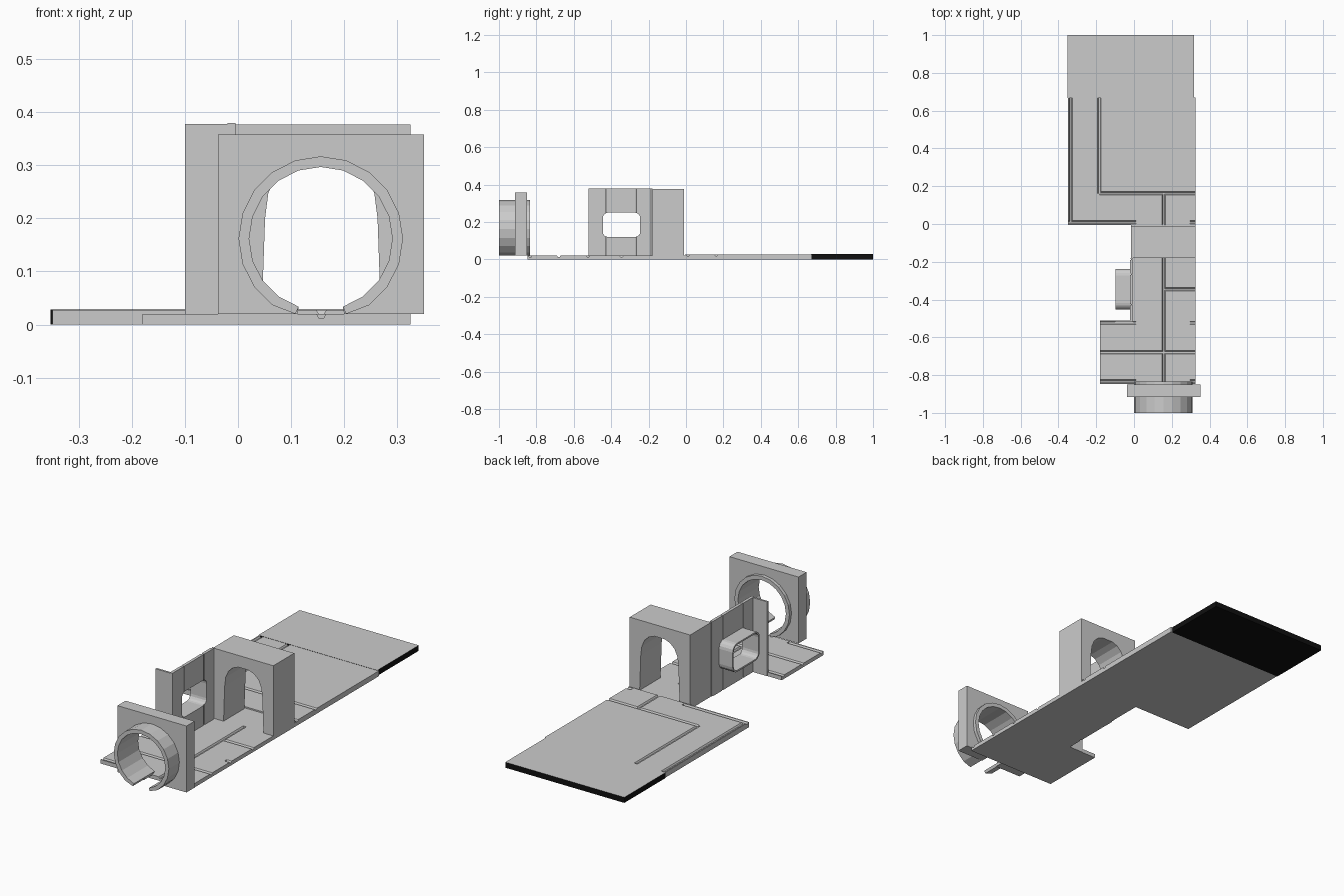
import bpy, bmesh, math
from mathutils import Vector

if "Cube" in bpy.data.objects:
    bpy.data.objects.remove(bpy.data.objects["Cube"])


def prism(name, pts, axis, a, b):
    """Extrude a 2D outline along an axis from a to b."""
    place = {'x': lambda p, t: (t, p[0], p[1]),
             'y': lambda p, t: (p[0], t, p[1]),
             'z': lambda p, t: (p[0], p[1], t)}[axis]
    bm = bmesh.new()
    face = bm.faces.new([bm.verts.new(place(p, a)) for p in pts])
    new = bmesh.ops.extrude_face_region(bm, geom=[face])['geom']
    shift = Vector(place((0, 0), b - a))
    bmesh.ops.translate(bm, vec=shift, verts=[g for g in new if isinstance(g, bmesh.types.BMVert)])
    bmesh.ops.recalc_face_normals(bm, faces=bm.faces)
    mesh = bpy.data.meshes.new(name)
    bm.to_mesh(mesh)
    bm.free()
    ob = bpy.data.objects.new(name, mesh)
    bpy.context.collection.objects.link(ob)
    return ob


def rect(u0, u1, v0, v1):
    return [(u0, v0), (u1, v0), (u1, v1), (u0, v1)]


def round_rect(u0, u1, v0, v1, r, n=4):
    pts = []
    corners = [(u1 - r, v1 - r), (u0 + r, v1 - r), (u0 + r, v0 + r), (u1 - r, v0 + r)]
    for k, (cu, cv) in enumerate(corners):
        for i in range(n + 1):
            t = math.radians(90 * k + 90 * i / n)
            pts.append((cu + r * math.cos(t), cv + r * math.sin(t)))
    return pts


def cut(ob, cutter):
    mod = ob.modifiers.new("cut", 'BOOLEAN')
    mod.operation = 'DIFFERENCE'
    mod.solver = 'EXACT'
    mod.object = cutter
    bpy.context.view_layer.objects.active = ob
    bpy.ops.object.modifier_apply(modifier=mod.name)
    bpy.data.objects.remove(cutter)


def hexagon(u, v, r):
    return [(u + r * math.cos(math.pi * i / 3), v + r * math.sin(math.pi * i / 3)) for i in range(6)]


def groove(ob, axis, pos, a, b, top, r=0.009):
    """Trough along x or y (in a floor top) or z (in a wall face)."""
    centre = (top, pos) if axis == 'z' else (pos, top)
    cut(ob, prism("groove_cutter", hexagon(*centre, r), axis, a, b))


# Front floor with tile joints
FZ = 0.02
front_floor = prism("front_floor", [(-.18, -.848), (.325, -.848), (.325, 0), (-.015, 0),
                                    (-.015, -.512), (-.18, -.512)], 'z', 0, FZ)
for axis, pos, a, b in [('y', .157, -.9, -.17), ('x', -.68, -.3, .4), ('x', -.345, .157, .4),
                        ('x', -.833, -.3, .01), ('x', -.524, -.3, .01), ('x', -.524, .297, .4),
                        ('x', -.833, .297, .4)]:
    groove(front_floor, axis, pos, a, b, FZ)

# Back floor with border joints
BZ = 0.027
back_floor = prism("back_floor", rect(-.35, .325, -.005, .67), 'z', 0, BZ)
for axis, pos, a, b in [('x', .01, -.4, .01), ('y', -.335, .01, .8), ('x', .162, -.183, .4),
                        ('y', -.183, .162, .8), ('y', .157, -.1, .162), ('x', .01, .297, .4)]:
    groove(back_floor, axis, pos, a, b, BZ)

# End slab: black with a grey top
slab = prism("end_slab", rect(-.353, .317, .667, 1.0), 'z', 0, .028)
for mat_name, c in [("black", .005), ("grey", .6)]:
    m = bpy.data.materials.new(mat_name)
    m.diffuse_color = (c, c, c, 1)
    m.use_nodes = True
    m.node_tree.nodes["Principled BSDF"].inputs["Base Color"].default_value = m.diffuse_color
    slab.data.materials.append(m)
for p in slab.data.polygons:
    p.material_index = 1 if p.normal.z > .5 else 0

# Archway block: tapered opening with rounded shoulders
half = [(.113, 0), (.106, .20), (.100, .247), (.085, .281), (.060, .305), (.030, .317)]
cx = .157
opening = [(cx - x, z) for x, z in half] + [(cx + x, z) for x, z in reversed(half)]
prism("archway", [(-.015, 0)] + opening + [(.325, 0), (.325, .377), (-.015, .377)], 'y', -.18, -.012)

# Side wall with window and projecting window frame
wall = prism("side_wall", rect(-.52, -.18, 0, .38), 'x', -.02, -.005)
frame = prism("window_frame", round_rect(-.453, -.237, .112, .258, .035), 'x', -.097, -.012)
for ob in (wall, frame):
    cut(ob, prism("window_cutter", round_rect(-.445, -.245, .12, .25, .028), 'x', -.2, .1))
for y in (-.428, -.265, -.186):
    for x in (-.005, -.02):
        groove(wall, 'z', y, -.1, .5, x, .005)
prism("wall_return", rect(-.1, -.01, -.52, -.508), 'y', -.52, -.508).data.clear_geometry()
bpy.data.objects.remove(bpy.data.objects["wall_return"])
prism("wall_return", rect(-.1, -.01, 0, .378), 'y', -.52, -.51)

# Front plate and collar, both open at the bottom
RX, RZ = .156, .162


def arc(r):
    """20-sided circle without its two bottom segments, left to right over the top."""
    pts = []
    for i in range(19):
        t = math.radians(252 - 18 * i)
        pts.append((RX + r * math.cos(t), max(.02, RZ + r * math.sin(t))))
    return pts


inner = arc(.135)
prism("front_plate", [(-.038, .02), (.112, .02)] + inner + [(.2, .02), (.351, .02), (.351, .358), (-.038, .358)],
      'y', -.915, -.85)
outer = arc(.155)
prism("front_collar", outer + inner[::-1], 'y', -1.0, -.915)
prism("rear_collar", outer + inner[::-1], 'y', -.85, -.833)
